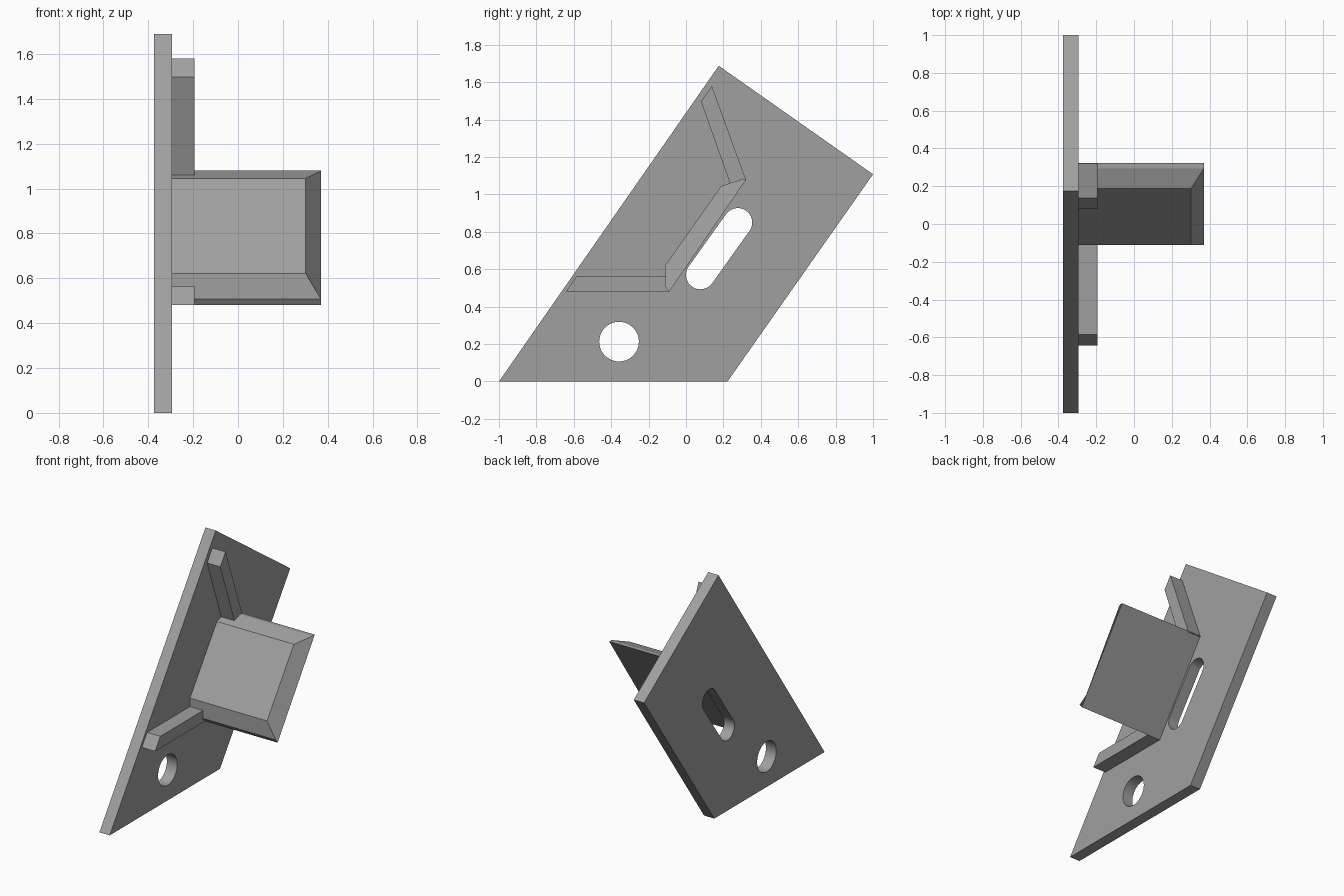
import bpy, bmesh, math

if "Cube" in bpy.data.objects:
    bpy.data.objects.remove(bpy.data.objects["Cube"])

grey = bpy.data.materials.new("grey")
grey.diffuse_color = (0.35, 0.35, 0.35, 1)
grey.use_nodes = True
grey.node_tree.nodes["Principled BSDF"].inputs["Base Color"].default_value = grey.diffuse_color

PLATE_X = (-0.375, -0.295)
RIB_X = (-0.295, -0.193)


def loft(name, start, end):
    """Solid between two matching outlines of (x, y, z) points."""
    bm = bmesh.new()
    a = [bm.verts.new(p) for p in start]
    b = [bm.verts.new(p) for p in end]
    n = len(a)
    bm.faces.new(a)
    bm.faces.new(b[::-1])
    for i in range(n):
        j = (i + 1) % n
        bm.faces.new((a[j], a[i], b[i], b[j]))
    bmesh.ops.recalc_face_normals(bm, faces=bm.faces)
    mesh = bpy.data.meshes.new(name)
    bm.to_mesh(mesh)
    bm.free()
    mesh.materials.append(grey)
    ob = bpy.data.objects.new(name, mesh)
    bpy.context.collection.objects.link(ob)
    return ob


def slab(name, outline, x0, x1):
    return loft(name, [(x0, y, z) for y, z in outline],
                [(x1, y, z) for y, z in outline])


def capsule(c0, c1, r, n=20):
    """Outline of a slot with round ends (a circle if both centres match)."""
    ang = math.atan2(c1[1] - c0[1], c1[0] - c0[0])
    pts = []
    for c, turn in ((c1, -math.pi / 2), (c0, math.pi / 2)):
        for i in range(n + (c0 != c1)):
            t = ang + turn + math.pi * i / n
            pts.append((c[0] + r * math.cos(t), c[1] + r * math.sin(t)))
    return pts


# Base plate with a round hole and a slot
plate = slab("plate", [(-1, 0), (0.222, 0), (1, 1.108), (0.175, 1.688)], *PLATE_X)
holes = {
    "hole_cutter": capsule((-0.358, 0.213), (-0.358, 0.213), 0.106),
    "slot_cutter": capsule((0.077, 0.570), (0.277, 0.850), 0.077),
}
for name, outline in holes.items():
    cutter = slab(name, outline, PLATE_X[0] - 0.1, PLATE_X[1] + 0.02)
    cutter.hide_render = True
    cutter.hide_set(True)
    mod = plate.modifiers.new(name, 'BOOLEAN')
    mod.object = cutter
    mod.operation = 'DIFFERENCE'
    mod.solver = 'EXACT'

# Apply the cuts, then smooth the hole walls only
bpy.context.view_layer.objects.active = plate
plate.select_set(True)
for mod in list(plate.modifiers):
    bpy.ops.object.modifier_apply(modifier=mod.name)
for name in holes:
    bpy.data.objects.remove(bpy.data.objects[name])
bpy.ops.object.shade_smooth_by_angle(angle=math.radians(30))

# Stiffening ribs either side of the tab
slab("lower_rib", [(-0.643, 0.48), (-0.09, 0.48), (-0.11, 0.563), (-0.585, 0.563)], *RIB_X)
slab("upper_rib", [(0.08, 1.497), (0.138, 1.58), (0.322, 1.075), (0.235, 1.06)], *RIB_X)

# Projecting tab with a chamfered front face and outer end
tab = [(-0.09, 0.48), (-0.11, 0.507), (-0.11, 0.622),
       (0.188, 1.045), (0.295, 1.08), (0.322, 1.08)]
loft("tab", [(PLATE_X[1], y, z) for y, z in tab],
     [(0.302 if i in (2, 3) else 0.37, y, z) for i, (y, z) in enumerate(tab)])
